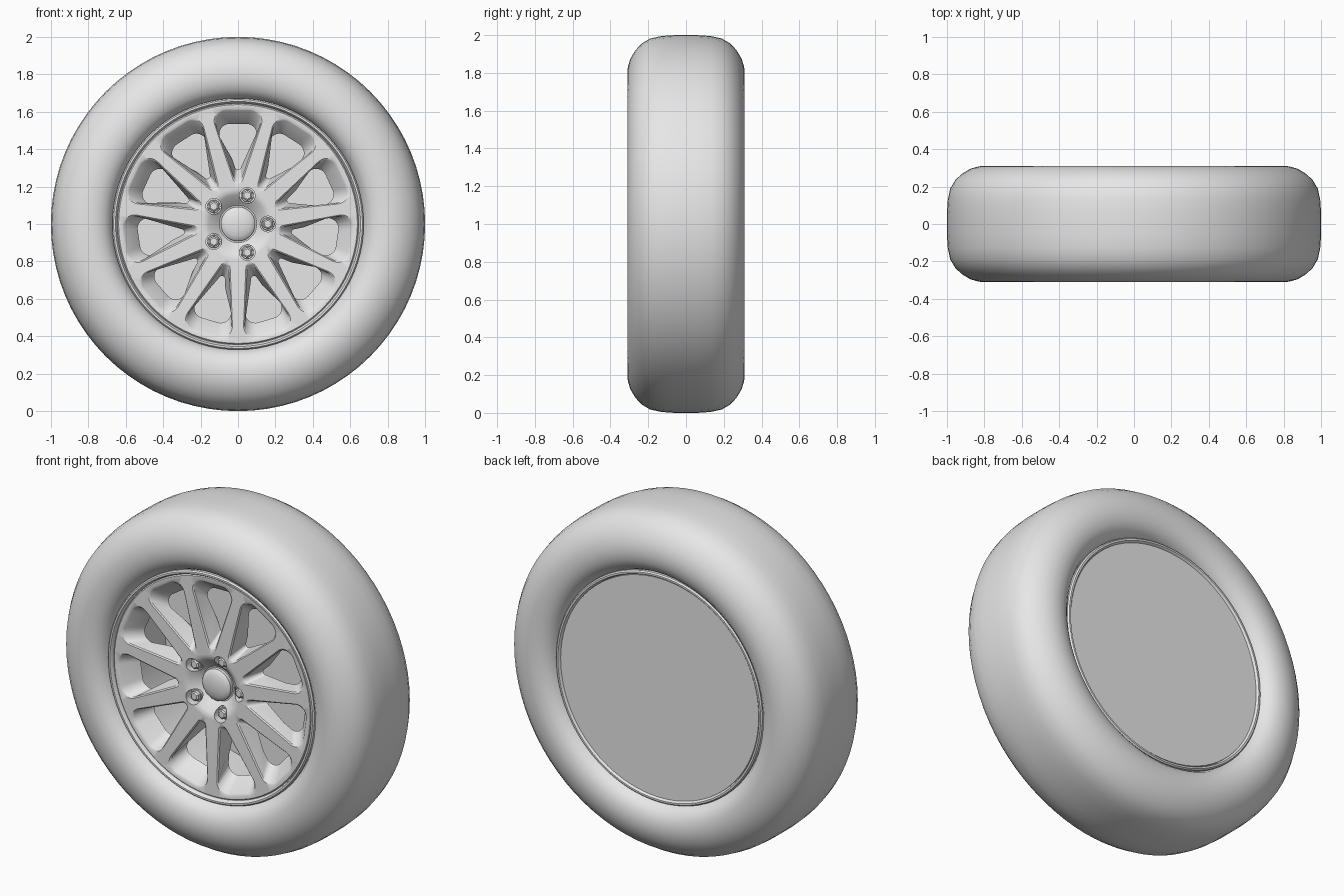
import bpy
import bmesh
from math import sin, cos, tau, radians
from mathutils import Matrix, Vector

SEGMENTS = 80
WINDOWS = 11
LUGS = 5
AXLE = Vector((0, 0, 1))

cube = bpy.data.objects.get("Cube")
if cube:
    bpy.data.objects.remove(cube, do_unlink=True)

grey = bpy.data.materials.new("plain grey")
grey.use_nodes = True
colour = (0.8, 0.8, 0.8, 1)
grey.diffuse_color = colour
grey.node_tree.nodes["Principled BSDF"].inputs["Base Color"].default_value = colour


def add_object(name, bm):
    bmesh.ops.remove_doubles(bm, verts=bm.verts, dist=0.00001)
    bmesh.ops.recalc_face_normals(bm, faces=bm.faces)
    mesh = bpy.data.meshes.new(name)
    bm.to_mesh(mesh)
    bm.free()
    mesh.materials.append(grey)
    obj = bpy.data.objects.new(name, mesh)
    obj.location = AXLE
    bpy.context.collection.objects.link(obj)
    return obj


def smooth(obj, angle=32):
    bpy.ops.object.select_all(action="DESELECT")
    obj.select_set(True)
    bpy.context.view_layer.objects.active = obj
    bpy.ops.object.shade_smooth_by_angle(angle=radians(angle))


def bridge(bm, a, b):
    for i in range(len(a)):
        j = (i + 1) % len(a)
        bm.faces.new((a[i], a[j], b[j], b[i]))


def lathe(name, profile, closed=False):
    """Spin (radius, y) points about the axle; only end points may have radius 0."""
    bm = bmesh.new()
    rings = []
    for r, y in profile:
        if r == 0:
            rings.append([bm.verts.new((0, y, 0))])
        else:
            rings.append([bm.verts.new((r * sin(tau * i / SEGMENTS), y, r * cos(tau * i / SEGMENTS)))
                          for i in range(SEGMENTS)])
    pairs = list(zip(rings, rings[1:]))
    if closed:
        pairs.append((rings[-1], rings[0]))
    for a, b in pairs:
        if len(a) == 1 or len(b) == 1:
            pole, ring = (a[0], b) if len(a) == 1 else (b[0], a)
            for i in range(SEGMENTS):
                bm.faces.new((pole, ring[i], ring[(i + 1) % SEGMENTS]))
        else:
            bridge(bm, a, b)
    return add_object(name, bm)


def both_sides(half):
    """Mirror a front half profile to the back."""
    return half + [(r, -y) for r, y in reversed(half)]


def cylinder(bm, sides, r1, r2, front, back, centre):
    """Cylinder or cone along y; r1 is the back radius, r2 the front one."""
    spin = Matrix.Rotation(radians(90), 4, "X")
    move = Matrix.Translation((centre[0], (front + back) / 2, centre[1]))
    bmesh.ops.create_cone(bm, cap_ends=True, segments=sides, radius1=r1, radius2=r2,
                          depth=back - front, matrix=move @ spin)


def window_outline(r_in, r_out, half_width, tip, corner):
    """Rounded wedge that points at the axle."""
    arcs = [(half_width - corner, r_out - corner, corner, -16, 90),
            (corner - half_width, r_out - corner, corner, 90, 196),
            (0, r_in + tip, tip, 196, 344)]
    points = []
    for cx, cz, r, start, end in arcs:
        for k in range(9):
            a = radians(start + (end - start) * k / 8)
            points.append((cx + r * cos(a), cz + r * sin(a)))
    return points


lug_places = [(0.16 * cos(tau * i / LUGS), 0.16 * sin(tau * i / LUGS)) for i in range(LUGS)]

# Tyre
tyre = lathe("tyre", both_sides([
    (0.665, -0.2), (0.672, -0.235), (0.69, -0.267), (0.715, -0.29), (0.75, -0.305), (0.79, -0.311),
    (0.83, -0.308), (0.875, -0.295), (0.92, -0.268), (0.955, -0.235), (0.982, -0.19),
    (0.995, -0.13), (1.0, -0.06)]), closed=True)
smooth(tyre, 40)

# Rim with a lip on each side
rim = lathe("rim", both_sides([
    (0.672, -0.2), (0.672, -0.248), (0.665, -0.256), (0.655, -0.256), (0.65, -0.25),
    (0.645, -0.234), (0.637, -0.23), (0.635, -0.15)]), closed=True)
smooth(rim)

# Spoked face with a funnel at the hub
face = lathe("spoked_face", [
    (0, -0.18), (0.1, -0.18), (0.112, -0.19), (0.155, -0.23), (0.175, -0.239),
    (0.19, -0.24), (0.638, -0.24), (0.645, -0.232), (0.645, -0.14), (0, -0.14)])

# Cutters for the windows, flared at the front to soften the spokes, and for the lug pockets
bm = bmesh.new()
wide = (0.225, 0.61, 0.122, 0.022, 0.06)
narrow = (0.29, 0.535, 0.1, 0.016, 0.055)
for w in range(WINDOWS):
    turn = Matrix.Rotation(tau * w / WINDOWS, 3, "Y")
    loops = []
    for t, flare in ((-0.2, 0.006), (0, 0.006), (0.06, 0), (1.2, 0)):
        shape = [a + (b - a) * t + flare for a, b in zip(wide, narrow)]
        shape[0] -= 2 * flare
        loops.append([bm.verts.new(turn @ Vector((x, -0.24 + 0.1 * t, z)))
                      for x, z in window_outline(*shape)])
    for a, b in zip(loops, loops[1:]):
        bridge(bm, a, b)
    bm.faces.new(loops[0])
    bm.faces.new(loops[-1])
for place in lug_places:
    cylinder(bm, 24, 0.042, 0.042, -0.3, -0.188, place)
cutter = add_object("face_cutter", bm)
cutter.hide_render = True

cut = face.modifiers.new("openings", "BOOLEAN")
cut.operation = "DIFFERENCE"
cut.solver = "EXACT"
cut.object = cutter
bpy.context.view_layer.objects.active = face
bpy.ops.object.modifier_apply(modifier=cut.name)
bpy.data.objects.remove(cutter, do_unlink=True)
smooth(face)

# Domed hub cap
cap = lathe("hub_cap", [(0, -0.16), (0.092, -0.16), (0.092, -0.2), (0.086, -0.207),
                        (0.065, -0.216), (0.035, -0.222), (0, -0.224)])
smooth(cap)

# Lug nuts on round seats
bm = bmesh.new()
for place in lug_places:
    cylinder(bm, 24, 0.036, 0.033, -0.2, -0.18, place)
    cylinder(bm, 6, 0.029, 0.029, -0.218, -0.2, place)
    cylinder(bm, 6, 0.029, 0.02, -0.224, -0.218, place)
smooth(add_object("lug_nuts", bm))

# Flat disc closing the back
back = lathe("back_disc", [(0, 0.235), (0.645, 0.235), (0.645, 0.245), (0, 0.245)])
smooth(back)
